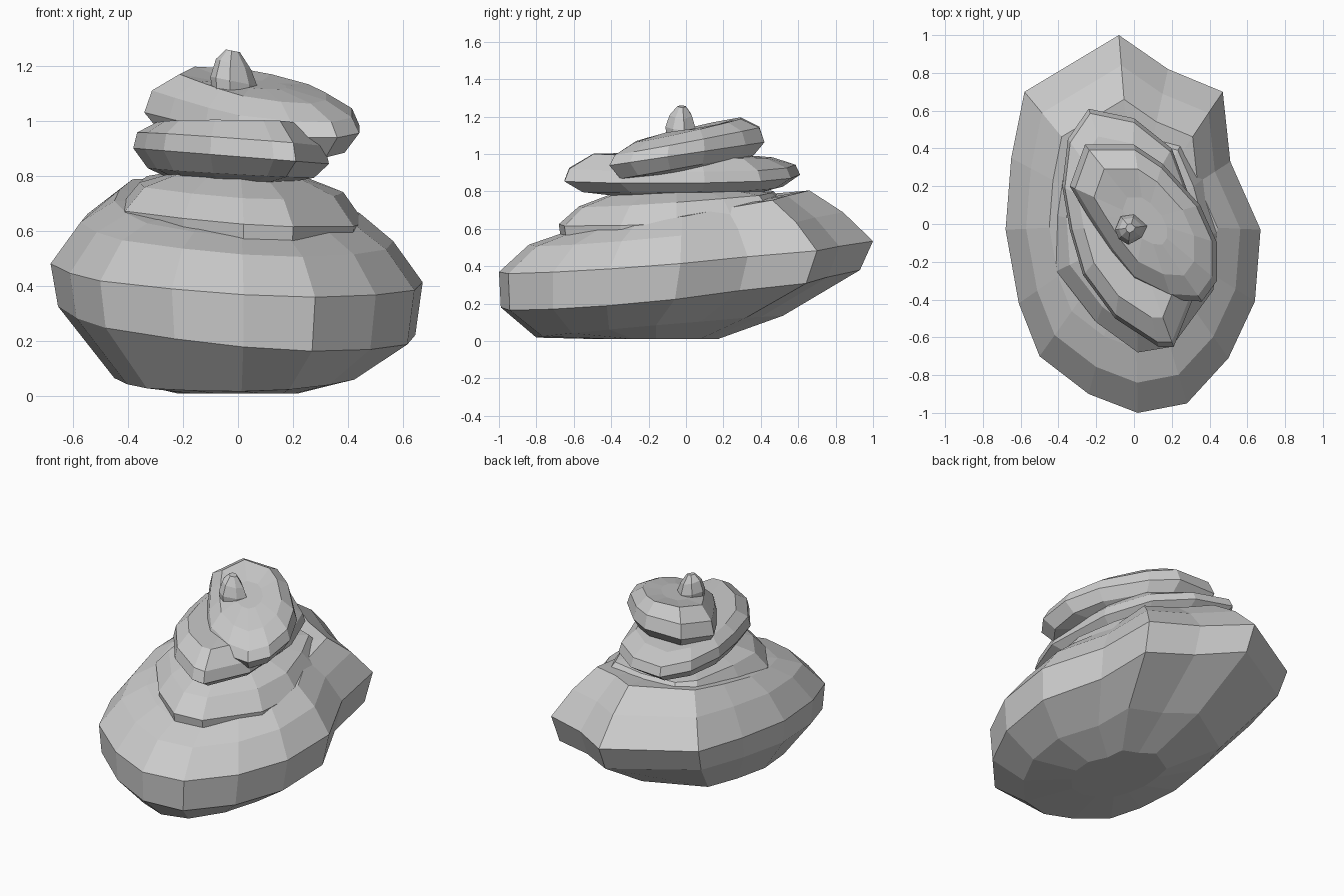
import bpy
import bmesh

default_cube = bpy.data.objects.get("Cube")
if default_cube:
    bpy.data.objects.remove(default_cube, do_unlink=True)

stone = bpy.data.materials.new("stone_grey")
stone.use_nodes = True
stone_colour = (0.6, 0.6, 0.6, 1)
stone.diffuse_color = stone_colour
stone.node_tree.nodes["Principled BSDF"].inputs["Base Color"].default_value = stone_colour


def lump(name, outline, middle, rings):
    """Loft a faceted lump: each ring is the outline scaled about the middle.
    ring = (scale, height, rise towards the back, rise towards +x, y shift)"""
    mid_x, mid_y = middle
    bm = bmesh.new()
    loops = []
    for scale, height, rise_y, rise_x, shift in rings:
        loop = []
        for px, py in outline:
            x = mid_x + (px - mid_x) * scale
            y = mid_y + (py - mid_y) * scale + shift
            loop.append(bm.verts.new((x, y, height + rise_y * y + rise_x * x)))
        loops.append(loop)
    count = len(outline)
    for lower, upper in zip(loops, loops[1:]):
        for i in range(count):
            j = (i + 1) % count
            bm.faces.new((lower[i], lower[j], upper[j], upper[i]))
    # close both ends with a fan
    for loop in (loops[0], loops[-1]):
        cap = bm.faces.new(loop)
        bmesh.ops.poke(bm, faces=[cap])
    bmesh.ops.recalc_face_normals(bm, faces=bm.faces[:])
    mesh = bpy.data.meshes.new(name)
    bm.to_mesh(mesh)
    bm.free()
    mesh.materials.append(stone)
    obj = bpy.data.objects.new(name, mesh)
    bpy.context.scene.collection.objects.link(obj)
    return obj


# wide bottom lump with a pointed, raised back
lump("base_lump",
     [(-.08, 1), (.18, .82), (.47, .7), (.51, .33), (.67, -.03), (.64, -.41),
      (.5, -.71), (.28, -.95), (.02, -1), (-.24, -.9), (-.5, -.7),
      (-.61, -.42), (-.68, -.03), (-.65, .35), (-.58, .7)],
     (0, 0),
     [(.32, .01, 0, 0, -.15), (.66, .09, .09, .02, -.14),
      (.96, .28, .1, -.08, -.03), (1, .45, .08, -.05, 0),
      (.84, .6, .1, -.06, 0), (.66, .69, .17, -.05, 0),
      (.3, .71, .1, 0, 0)])

# second lump, resting on the base
lump("lower_lump",
     [(-.3, .57), (0, .56), (.28, .48), (.38, .25), (.46, -.05), (.42, -.35),
      (.2, -.65), (.02, -.68), (-.2, -.52), (-.41, -.25), (-.43, .05),
      (-.4, .45)],
     (0, -.05),
     [(.8, .54, .05, 0, 0), (.98, .58, .07, -.05, 0),
      (1, .66, .05, -.06, 0), (.83, .76, .07, -.04, 0),
      (.5, .81, .03, -.03, 0)])

# thin diagonal slab
lump("middle_slab",
     [(-.24, .61), (0, .56), (.2, .4), (.31, .1), (.33, -.35), (.21, -.65),
      (.13, -.65), (-.1, -.5), (-.27, -.27), (-.34, -.03), (-.38, .2),
      (-.35, .45)],
     (-.03, 0),
     [(.5, .77, 0, 0, 0), (.85, .81, .01, -.05, 0), (1, .87, 0, -.08, 0),
      (.96, .93, -.01, -.08, 0), (.76, .99, -.03, -.03, 0),
      (.4, 1, 0, 0, 0)])

# upper boulder, tipped up at the back
lump("top_boulder",
     [(-.26, .42), (0, .42), (.15, .32), (.35, .1), (.44, -.1), (.44, -.3),
      (.36, -.41), (.2, -.4), (0, -.3), (-.12, -.15), (-.25, .05),
      (-.34, .2)],
     (.06, .02),
     [(.5, .9, .12, 0, 0), (.86, .93, .18, 0, 0), (1, 1, .15, 0, 0),
      (.93, 1.07, .18, -.02, 0), (.68, 1.13, .2, -.05, 0),
      (.3, 1.13, .14, 0, 0)])

# small knob on the summit
lump("top_knob",
     [(-.1, -.03), (-.07, .04), (0, .05), (.07, -.01), (.04, -.07),
      (-.03, -.11), (-.08, -.08)],
     (-.02, -.02),
     [(.9, 1.07, 0, 0, 0), (1, 1.14, 0, -.2, 0), (.75, 1.2, 0, -.3, 0),
      (.3, 1.25, 0, -.2, 0)])
